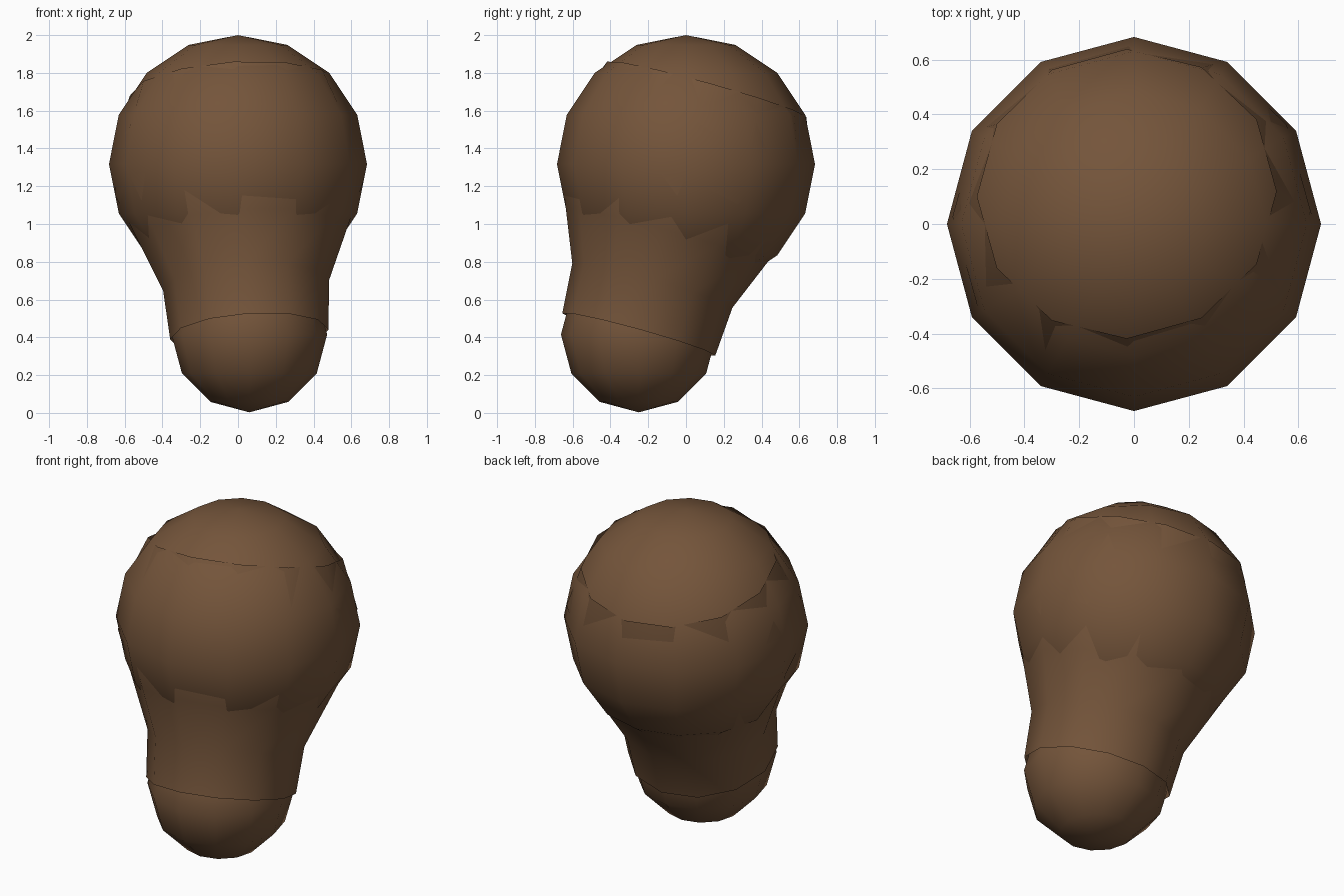
import bpy, bmesh, math
from mathutils import Vector

cube = bpy.data.objects.get("Cube")
if cube:
    bpy.data.objects.remove(cube, do_unlink=True)

# Single brown material
COLOUR = (0.175, 0.09, 0.043, 1)
brown = bpy.data.materials.new("brown")
brown.use_nodes = True
brown.diffuse_color = COLOUR
bsdf = brown.node_tree.nodes["Principled BSDF"]
bsdf.inputs["Base Color"].default_value = COLOUR
bsdf.inputs["Roughness"].default_value = 0.9

SIDES = 12
BIG_CENTRE, BIG_RADIUS = Vector((0, 0, 1.317)), 0.683
SMALL_CENTRE, SMALL_RADIUS = Vector((0.06, -0.25, 0.415)), 0.412


def finish(name, bm, location=(0, 0, 0)):
    bmesh.ops.recalc_face_normals(bm, faces=bm.faces[:])
    for face in bm.faces:
        face.smooth = True
    mesh = bpy.data.meshes.new(name)
    bm.to_mesh(mesh)
    bm.free()
    mesh.materials.append(brown)
    obj = bpy.data.objects.new(name, mesh)
    obj.location = location
    bpy.context.collection.objects.link(obj)


def ball(name, centre, radius, rings):
    bm = bmesh.new()
    bmesh.ops.create_uvsphere(bm, u_segments=SIDES, v_segments=rings, radius=radius)
    finish(name, bm, centre)


# Rounded ends of the limb
ball("upper_ball", BIG_CENTRE, BIG_RADIUS, 8)
ball("lower_ball", SMALL_CENTRE, SMALL_RADIUS, 6)

# Flared sleeve along the line joining the balls: (distance, radius)
profile = [(0, 0.42), (0.27, 0.44), (0.54, 0.55),
           (0.81, 0.66), (1.08, 0.655), (1.35, 0.547)]
axis = (BIG_CENTRE - SMALL_CENTRE).normalized()
side = Vector((1, 0, 0))
side = (side - axis * side.dot(axis)).normalized()
back = axis.cross(side)

bm = bmesh.new()
loops = []
for distance, radius in profile:
    middle = SMALL_CENTRE + axis * distance
    loop = []
    for i in range(SIDES):
        a = math.tau * i / SIDES
        loop.append(bm.verts.new(middle + radius * (side * math.cos(a) + back * math.sin(a))))
    loops.append(loop)
for low, high in zip(loops, loops[1:]):
    for i in range(SIDES):
        j = (i + 1) % SIDES
        bm.faces.new((low[i], low[j], high[j], high[i]))
finish("limb_sleeve", bm)
